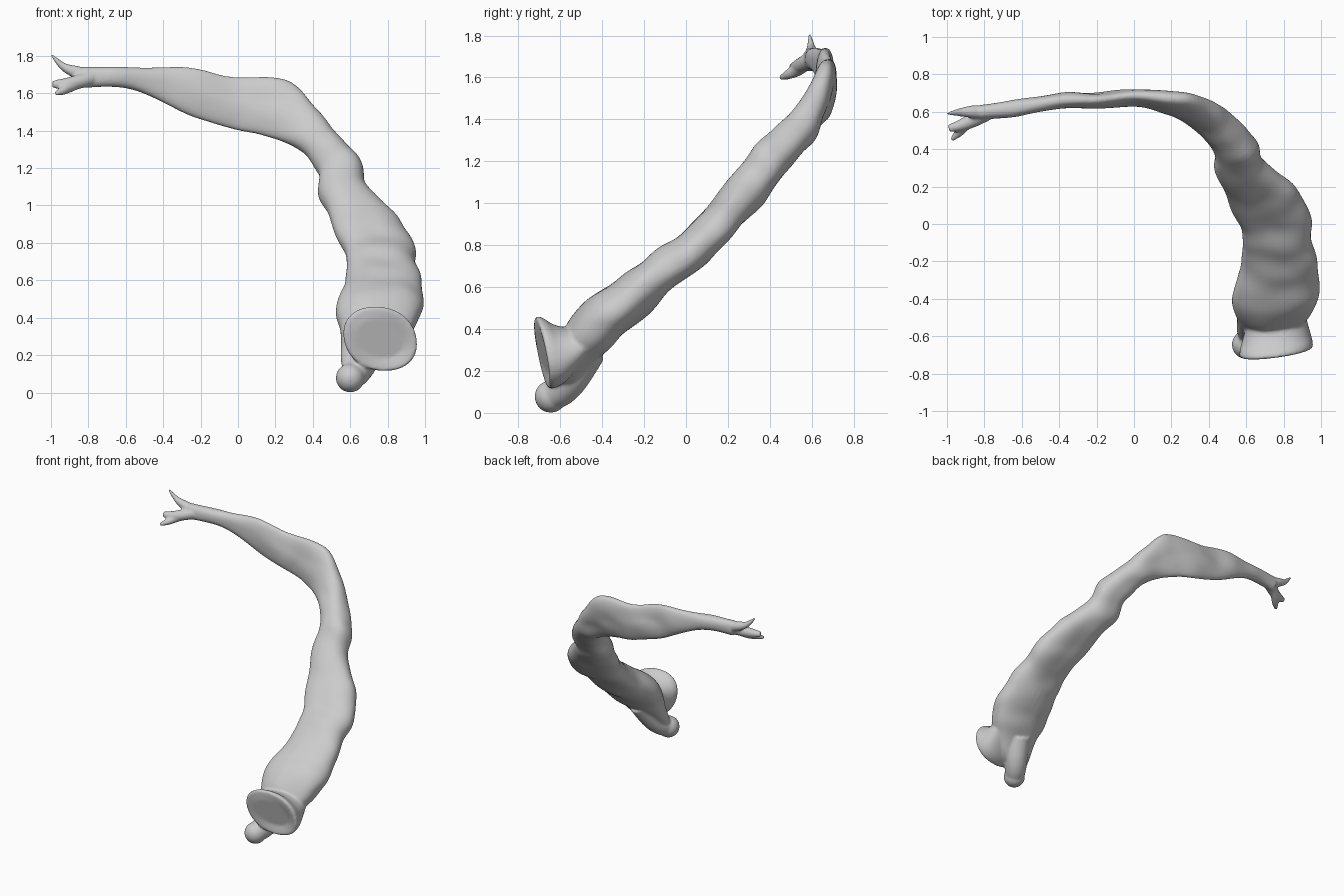
import bpy, bmesh
from math import sin, cos, pi, copysign
from mathutils import Vector, noise

SEG = 40
bm = bmesh.new()


def spline(rows, steps):
    """Catmull-Rom interpolation of rows of numbers."""
    out, n = [], len(rows)
    for i in range(n - 1):
        a, b, c, d = rows[max(i - 1, 0)], rows[i], rows[i + 1], rows[min(i + 2, n - 1)]
        for s in range(steps):
            t = s / steps
            out.append([0.5 * (2 * q + (r - p) * t + (2 * p - 5 * q + 4 * r - w) * t * t
                               + (3 * q - p - 3 * r + w) * t ** 3)
                        for p, q, r, w in zip(a, b, c, d)])
    out.append(list(rows[-1]))
    return out


def loft(rings, wrinkle=0.0, power=1.0):
    """Skin rings given as (centre, half axis u, half axis v)."""
    loops = []
    for c, u, v in rings:
        loop = []
        for k in range(SEG):
            a = 2 * pi * k / SEG
            cu, sv = cos(a), sin(a)
            d = (u * copysign(abs(cu) ** power, cu) + v * copysign(abs(sv) ** power, sv))
            p = c + d
            if wrinkle:
                p += d.normalized() * wrinkle * noise.noise(Vector((p.x * 5, p.y * 7, p.z * 7)))
            loop.append(bm.verts.new(p))
        loops.append(loop)
    for la, lb in zip(loops, loops[1:]):
        for k in range(SEG):
            j = (k + 1) % SEG
            bm.faces.new((la[k], la[j], lb[j], lb[k]))
    for loop, ring in ((loops[0], rings[0]), (loops[-1], rings[-1])):
        tip = bm.verts.new(ring[0])
        for k in range(SEG):
            bm.faces.new((loop[k], loop[(k + 1) % SEG], tip))


def tube(rows):
    """Round tapering branch through (x, y, z, radius)."""
    pts = spline(rows, 8)
    rings = []
    for i, p in enumerate(pts):
        t = Vector(pts[min(i + 1, len(pts) - 1)][:3]) - Vector(pts[max(i - 1, 0)][:3])
        u = t.cross(Vector((0.3, 0.5, -0.8))).normalized()
        v = t.cross(u).normalized()
        rings.append((Vector(p[:3]), u * p[3], v * p[3]))
    loft(rings)


def ball(x, y, z, r):
    ret = bmesh.ops.create_uvsphere(bm, u_segments=24, v_segments=16, radius=r)
    bmesh.ops.translate(bm, verts=ret["verts"], vec=(x, y, z))


# Twisting ribbon-like limb: inner edge, outer edge, half thickness
body = [
    (0.56, -0.60, 0.12, 0.70, -0.60, 0.11, 0.05),
    (0.55, -0.55, 0.20, 0.82, -0.55, 0.20, 0.065),
    (0.54, -0.49, 0.33, 0.93, -0.48, 0.34, 0.105),
    (0.525, -0.42, 0.43, 0.99, -0.37, 0.46, 0.118),
    (0.56, -0.26, 0.55, 0.98, -0.24, 0.57, 0.108),
    (0.585, -0.10, 0.69, 0.95, -0.10, 0.68, 0.095),
    (0.55, 0.03, 0.81, 0.94, 0.05, 0.77, 0.095),
    (0.49, 0.16, 0.95, 0.86, 0.19, 0.91, 0.09),
    (0.43, 0.29, 1.06, 0.70, 0.32, 1.09, 0.095),
    (0.43, 0.39, 1.17, 0.65, 0.42, 1.24, 0.098),
    (0.36, 0.50, 1.28, 0.51, 0.57, 1.40, 0.085),
    (0.23, 0.59, 1.345, 0.34, 0.655, 1.61, 0.06),
    (0.12, 0.635, 1.375, 0.20, 0.675, 1.68, 0.052),
    (0.00, 0.66, 1.40, 0.00, 0.69, 1.685, 0.043),
    (-0.20, 0.66, 1.46, -0.19, 0.665, 1.725, 0.04),
    (-0.39, 0.655, 1.545, -0.38, 0.66, 1.74, 0.042),
    (-0.60, 0.62, 1.625, -0.60, 0.625, 1.742, 0.045),
    (-0.82, 0.59, 1.635, -0.82, 0.595, 1.738, 0.036),
]
rows = spline(body, 8)
mid = [(Vector(r[:3]) + Vector(r[3:6])) / 2 for r in rows]
rings = []
for i, r in enumerate(rows):
    across = (Vector(r[3:6]) - Vector(r[:3])) / 2
    along = mid[min(i + 1, len(mid) - 1)] - mid[max(i - 1, 0)]
    rings.append((mid[i], across, along.cross(across).normalized() * r[6]))
loft(rings, wrinkle=0.015, power=0.88)

# Flared end plate facing the front, tilted slightly forward at the top
plate = [(-0.48, 0.36, 0.15, 0.06), (-0.55, 0.31, 0.165, 0.10),
         (-0.61, 0.285, 0.182, 0.14), (-0.65, 0.286, 0.192, 0.165),
         (-0.678, 0.288, 0.194, 0.172), (-0.688, 0.288, 0.18, 0.158),
         (-0.682, 0.288, 0.12, 0.10)]
loft([(Vector((0.76, y, z)), Vector((rx, 0.02, 0.0)), Vector((-0.025, -0.03, rz)))
      for y, z, rx, rz in spline(plate, 4)], power=0.92)

# Rounded knob under the plate
ball(0.60, -0.645, 0.078, 0.077)
tube([(0.60, -0.645, 0.078, 0.07), (0.635, -0.59, 0.115, 0.078),
      (0.67, -0.54, 0.18, 0.085), (0.71, -0.47, 0.30, 0.09)])

# Pointed prongs at the far tip
tube([(-0.79, 0.595, 1.69, 0.036), (-0.86, 0.60, 1.712, 0.034),
      (-0.93, 0.597, 1.74, 0.022), (-0.998, 0.59, 1.805, 0.007)])
tube([(-0.79, 0.59, 1.68, 0.04), (-0.86, 0.555, 1.66, 0.038),
      (-0.92, 0.53, 1.65, 0.032), (-0.99, 0.51, 1.648, 0.02)])
tube([(-0.84, 0.57, 1.665, 0.034), (-0.90, 0.53, 1.635, 0.03),
      (-0.935, 0.49, 1.615, 0.024), (-0.975, 0.45, 1.597, 0.011)])

bmesh.ops.recalc_face_normals(bm, faces=bm.faces[:])
mesh = bpy.data.meshes.new("curved_limb")
bm.to_mesh(mesh)
bm.free()
limb = bpy.data.objects.new("curved_limb", mesh)
bpy.context.collection.objects.link(limb)

# Fuse all parts into one smooth skin
fuse = limb.modifiers.new("fuse", 'REMESH')
fuse.mode = 'VOXEL'
fuse.voxel_size = 0.008
fuse.use_smooth_shade = True
soft = limb.modifiers.new("soften", 'SMOOTH')
soft.factor = 0.5
soft.iterations = 6
